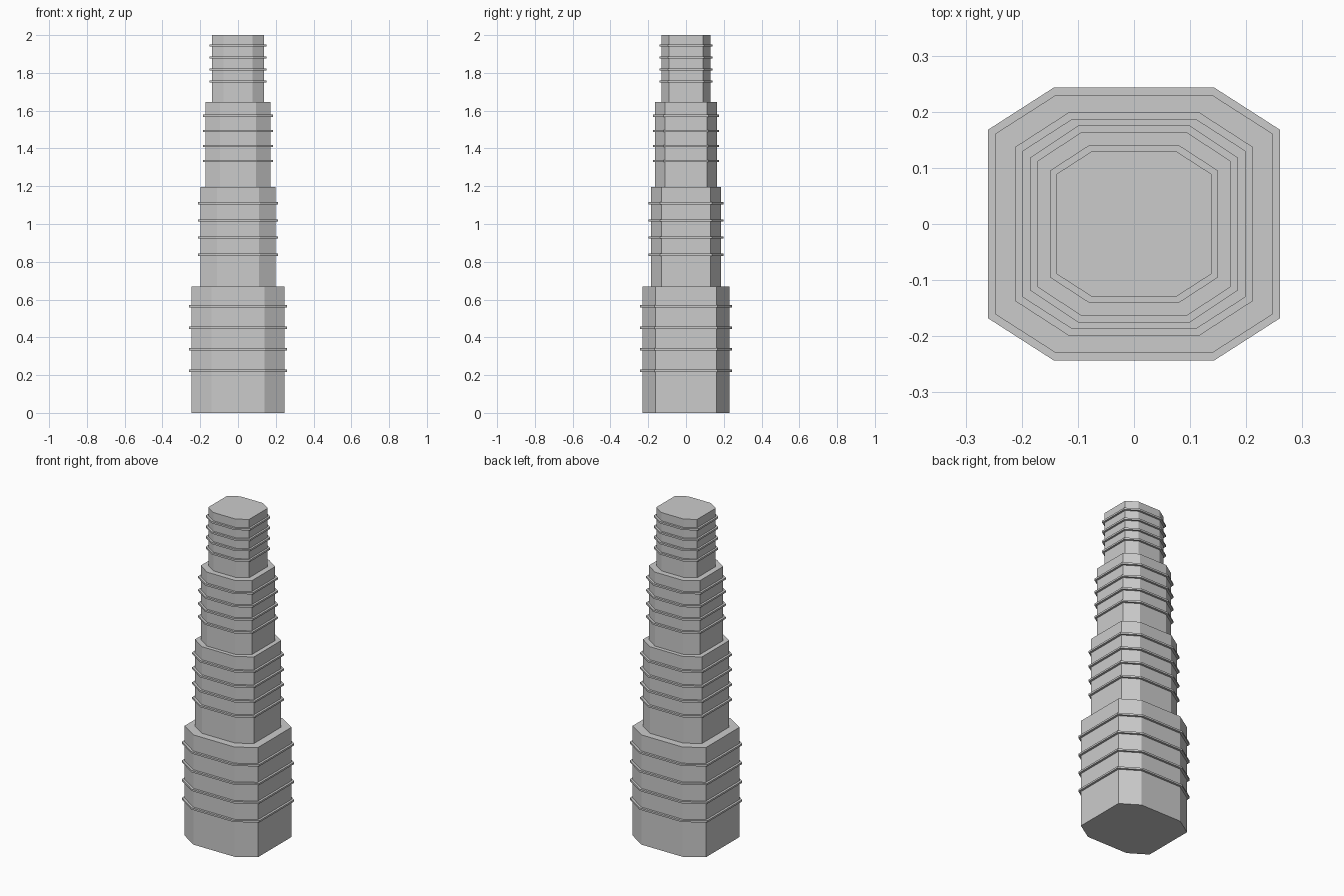
import bpy, bmesh

if "Cube" in bpy.data.objects:
    bpy.data.objects.remove(bpy.data.objects["Cube"])


def octagon_prism(name, a, b, cx, cy, z0, z1):
    """Prism with a chamfered-rectangle section: half sizes a, b; chamfers start at cx, cy."""
    quarter = [(a, cy), (cx, b)]
    pts = (quarter + [(-x, y) for x, y in reversed(quarter)]
           + [(-x, -y) for x, y in quarter]
           + [(x, -y) for x, y in reversed(quarter)])
    bm = bmesh.new()
    base = bm.faces.new([bm.verts.new((x, y, z0)) for x, y in pts])
    top = bmesh.ops.extrude_face_region(bm, geom=[base], use_keep_orig=True)
    bmesh.ops.translate(bm, vec=(0, 0, z1 - z0),
                        verts=[v for v in top["geom"] if isinstance(v, bmesh.types.BMVert)])
    bmesh.ops.recalc_face_normals(bm, faces=bm.faces)
    mesh = bpy.data.meshes.new(name)
    bm.to_mesh(mesh)
    bm.free()
    obj = bpy.data.objects.new(name, mesh)
    bpy.context.collection.objects.link(obj)
    return obj


# tier: half width, half depth, chamfer x, chamfer y, top z, first band z, band spacing, band overhang
tiers = [
    (0.247, 0.230, 0.139, 0.161, 0.668, 0.223, 0.1138, 0.0135),
    (0.199, 0.186, 0.112, 0.130, 1.195, 0.837, 0.0910, 0.0135),
    (0.172, 0.163, 0.095, 0.112, 1.645, 1.334, 0.0797, 0.0130),
    (0.138, 0.129, 0.076, 0.089, 2.000, 1.754, 0.0633, 0.0120),
]
BAND_HALF = 0.0055

z = 0.0
for i, (a, b, cx, cy, top, first, step, over) in enumerate(tiers, 1):
    # tower tier
    octagon_prism(f"tier_{i}", a, b, cx, cy, z, top)
    # thin bands wrapped around the tier
    for k in range(4):
        zc = first + k * step
        octagon_prism(f"tier_{i}_band_{k + 1}", a + over, b + over,
                      cx + over * 0.25, cy + over * 0.5,
                      zc - BAND_HALF, zc + BAND_HALF)
    z = top
